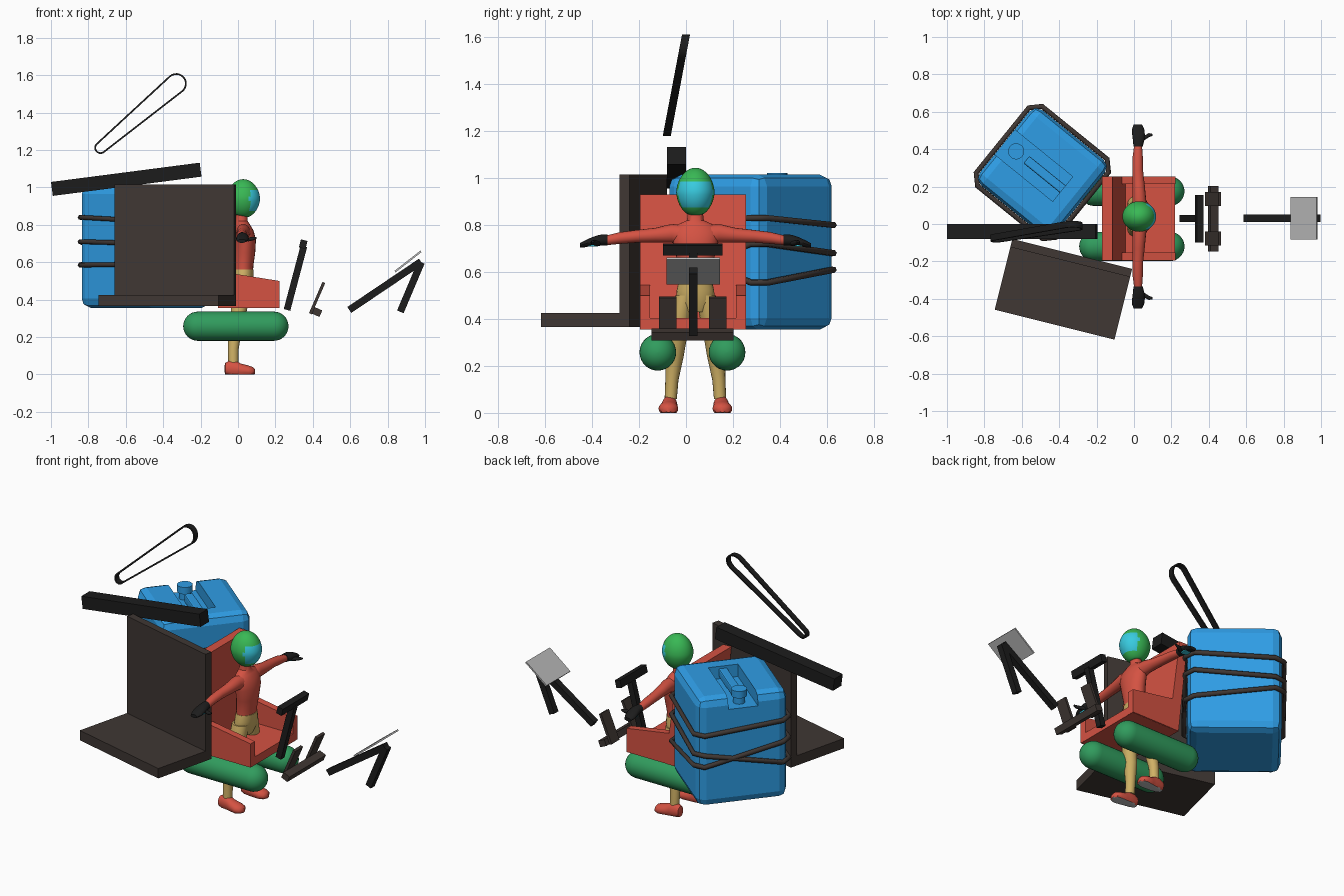
import bpy, bmesh, math
from mathutils import Vector, Matrix

if "Cube" in bpy.data.objects:
    bpy.data.objects.remove(bpy.data.objects["Cube"])

def mat(name, r, g, b):
    m = bpy.data.materials.new(name)
    m.diffuse_color = (r, g, b, 1)
    m.use_nodes = True
    m.node_tree.nodes["Principled BSDF"].inputs["Base Color"].default_value = m.diffuse_color
    return m

RED = mat("coral_red", 0.66, 0.085, 0.055)
HELM = mat("bright_green", 0.04, 0.48, 0.09)
TUBE = mat("deep_green", 0.03, 0.33, 0.11)
CYAN = mat("visor_cyan", 0.04, 0.60, 0.75)
TAN = mat("sand", 0.63, 0.44, 0.13)
BLACK = mat("black", 0.012, 0.012, 0.012)
BROWN = mat("dark_brown", 0.05, 0.038, 0.033)
BLUE = mat("blue", 0.028, 0.34, 0.79)
GREY = mat("light_grey", 0.50, 0.50, 0.50)

def finish(name, bm, m, smooth=False):
    bmesh.ops.recalc_face_normals(bm, faces=bm.faces)
    me = bpy.data.meshes.new(name)
    bm.to_mesh(me)
    bm.free()
    ob = bpy.data.objects.new(name, me)
    bpy.context.collection.objects.link(ob)
    me.materials.append(m)
    if smooth:
        me.polygons.foreach_set("use_smooth", [True] * len(me.polygons))
        me.set_sharp_from_angle(angle=math.radians(40))
    return ob

def box(name, c, size, m, rz=0.0, bevel=0.0):
    bm = bmesh.new()
    bmesh.ops.create_cube(bm, size=1, matrix=Matrix.Diagonal((*size, 1)))
    if bevel:
        bmesh.ops.bevel(bm, geom=bm.edges[:], offset=bevel, segments=2, affect='EDGES', profile=0.5)
    bm.transform(Matrix.Translation(c) @ Matrix.Rotation(rz, 4, 'Z'))
    return finish(name, bm, m)

def prism(name, pts, y0, y1, m):
    """Side profile (x, z) extruded from y0 to y1."""
    bm = bmesh.new()
    f = bm.faces.new([bm.verts.new((x, y0, z)) for x, z in pts])
    ext = bmesh.ops.extrude_face_region(bm, geom=[f])["geom"]
    bmesh.ops.translate(bm, vec=(0, y1 - y0, 0), verts=[v for v in ext if isinstance(v, bmesh.types.BMVert)])
    return finish(name, bm, m)

def bar(name, p, q, t, y0, y1, m):
    """Slanted bar between two (x, z) points."""
    p, q = Vector(p), Vector(q)
    d = (q - p).normalized() * t / 2
    n = Vector((-d.y, d.x))
    return prism(name, [p - n, q - n, q + n, p + n], y0, y1, m)

def loft(name, rings, axis, m, n=20, floor=None):
    """Ellipse rings (x, y, z, a, b) stacked along one axis."""
    i, j = {"x": (1, 2), "y": (0, 2), "z": (0, 1)}[axis]
    bm = bmesh.new()
    prev = None
    for k, (x, y, z, a, b) in enumerate(rings):
        ring = []
        for s in range(n):
            t = math.tau * s / n
            co = [x, y, z]
            co[i] += a * math.cos(t)
            co[j] += b * math.sin(t)
            if floor is not None:
                co[2] = max(co[2], floor)
            ring.append(bm.verts.new(co))
        if prev:
            for s in range(n):
                bm.faces.new((prev[s], prev[(s + 1) % n], ring[(s + 1) % n], ring[s]))
        if k in (0, len(rings) - 1):
            bm.faces.new(ring)
        prev = ring
    return finish(name, bm, m, True)

# Seat: slanted back, pan and two arms
prism("seat_back", [(-.17, .93), (-.115, .93), (-.045, .40), (-.05, .355), (-.107, .355)], -.195, .255, RED)
prism("seat_pan", [(-.10, .355), (.22, .355), (.22, .405), (-.05, .405)], -.19, .25, RED)
for side, y in (("right", -.195), ("left", .213)):
    prism("armrest_" + side, [(-.105, .356), (.221, .356), (.221, .50), (-.06, .545), (-.125, .545)], y, y + .042, RED)

# Float tubes
for side, y in (("right", -.12), ("left", .175)):
    rings = []
    for end, sg in ((-.215, -1), (.192, 1)):
        part = [(end + sg * .078 * math.sin(t), y, .258, .078 * math.cos(t), .078 * math.cos(t))
                for t in [k * math.pi / 16.2 for k in range(9)]]
        rings += part[::-1] if sg < 0 else part
    loft("float_tube_" + side, rings, "x", TUBE, 28)

# Rider, facing +x
CY = .04
loft("torso", [(.03, CY, .535, .05, .07), (.03, CY, .58, .052, .068), (.037, CY, .65, .055, .078),
               (.04, CY, .72, .056, .095), (.033, CY, .77, .05, .10), (.025, CY, .80, .04, .08),
               (.02, CY, .82, .032, .036), (.022, CY, .87, .03, .03)], "z", RED, 24)
loft("pelvis", [(.02, CY, .43, .04, .05), (.02, CY, .47, .055, .082), (.028, CY, .52, .055, .08),
                (.03, CY, .56, .054, .071)], "z", TAN, 24)
for side, s in (("right", -1), ("left", 1)):
    Y = lambda d: CY + s * d
    loft("leg_" + side, [(.02, Y(.045), .50, .05, .042), (.015, Y(.062), .42, .05, .046),
                         (.0, Y(.08), .31, .04, .042), (-.015, Y(.088), .24, .037, .038),
                         (-.025, Y(.10), .14, .029, .028), (-.025, Y(.105), .06, .027, .026)], "z", TAN, 16)
    boot = loft("boot_" + side, [(-.073, Y(.11), .03, .012, .012), (-.068, Y(.11), .03, .026, .032),
                                 (-.045, Y(.11), .03, .032, .045), (-.01, Y(.11), .028, .034, .045),
                                 (.015, Y(.112), .022, .037, .036), (.055, Y(.115), .018, .042, .03),
                                 (.08, Y(.115), .016, .033, .024), (.092, Y(.115), .014, .012, .012)],
                "x", RED, 20, 0.0)
    boot.data.materials.append(GREY)
    for p in boot.data.polygons:
        if p.normal.z < -.9 and p.center.z < .01:
            p.material_index = 1
    loft("arm_" + side, [(.03, Y(.05), .755, .04, .045), (.028, Y(.10), .765, .036, .04),
                         (.025, Y(.17), .757, .032, .031), (.02, Y(.25), .752, .028, .027),
                         (.02, Y(.32), .745, .027, .025), (.022, Y(.39), .733, .02, .02)], "y", RED, 16)
    loft("hand_" + side, [(.022, Y(.375), .737, .025, .024), (.025, Y(.41), .735, .031, .024),
                          (.024, Y(.44), .73, .034, .019), (.022, Y(.47), .72, .032, .015),
                          (.02, Y(.492), .713, .022, .01)], "y", BLACK, 14)
    loft("thumb_" + side, [(.03, Y(.405), .728, .012, .012), (.055, Y(.42), .722, .013, .011),
                           (.08, Y(.435), .726, .011, .01), (.10, Y(.437), .73, .005, .005)], "x", BLACK, 10)
    box("palm_" + side, (.024, Y(.435), .712), (.04, .04, .008), CYAN)

# Helmet with visor chosen by face position
bm = bmesh.new()
bmesh.ops.create_uvsphere(bm, u_segments=40, v_segments=28, radius=1)
for v in bm.verts:
    sq = 1 + .06 * (1 - abs(v.co.z))
    v.co = Vector((.028 + v.co.x * .085 * sq, CY + v.co.y * .077 * sq, max(.94 + v.co.z * .104, .847 - .1 * v.co.x * .15)))
helmet = finish("helmet", bm, HELM, True)
helmet.data.materials.append(CYAN)
for p in helmet.data.polygons:
    if p.center.x > .062 and .872 < p.center.z < .987:
        p.material_index = 1

# Blue canister with a channel in its top
C = Vector((-.49, .275, 0))
RZ = math.radians(-39)
def can(u, v, z):
    return C + Matrix.Rotation(RZ, 3, 'Z') @ Vector((u, v, z))
canister = box("canister", can(0, 0, .685), (.52, .52, .66), BLUE, RZ, .05)
cutter = box("channel_cutter", can(-.09, 0, 1.0), (.46, .17, .12), BLUE, RZ)
cutter.hide_render = True
cutter.hide_viewport = True
cutter.display_type = 'WIRE'
mod = canister.modifiers.new("channel", 'BOOLEAN')
mod.object = cutter
mod.operation = 'DIFFERENCE'
mod.solver = 'EXACT'
box("canister_handle", can(.02, 0, .975), (.26, .05, .05), BLUE, RZ, .008)
cx, cy, _ = can(-.18, 0, 0)
loft("canister_neck", [(cx, cy, .93, .033, .033), (cx, cy, .985, .033, .033)], "z", BLUE, 20)
loft("canister_cap", [(cx, cy, .98, .043, .043), (cx, cy, 1.022, .043, .043)], "z", BLUE, 20)

# Cords around the canister, heights given per corner
for k, hs in enumerate([(.83, .80, .84, .82), (.72, .68, .585, .59), (.555, .61, .71, .70)]):
    h, e = .274, .224
    path = []
    for (su, sv), z in zip(((1, 1), (-1, 1), (-1, -1), (1, -1)), hs):
        pair = [can(su * h, sv * e, z), can(su * e, sv * h, z)]
        path += pair if su * sv > 0 else pair[::-1]
    cu = bpy.data.curves.new("cord", 'CURVE')
    cu.dimensions = '3D'
    cu.bevel_depth = .014
    cu.bevel_resolution = 1
    sp = cu.splines.new('POLY')
    sp.points.add(len(path) - 1)
    for pt, co in zip(sp.points, path):
        pt.co = (*co, 1)
    sp.use_cyclic_u = True
    cu.materials.append(BROWN)
    bpy.context.collection.objects.link(bpy.data.objects.new("cord_%d" % (k + 1), cu))

# Brown platform: base slab and upright panel
A = Vector((-.65, -.08, 0))
ang = math.atan2(-.16, .64)
def plat(u, v, z):
    return A + Matrix.Rotation(ang, 3, 'Z') @ Vector((u, v, z))
box("platform_base", plat(.33, -.195, .395), (.66, .39, .06), BROWN, ang)
box("platform_panel", plat(.33, -.0225, .715), (.66, .045, .60), BROWN, ang)

# Long black beam
bar("beam", (-.995, .992), (-.20, 1.095), .075, -.08, 0, BLACK)

# Black hanging band: outline of two circles of different size
th = math.atan2(.35, .405)
outline = []
for x, z, r, start in ((-.33, 1.555, .056, -90), (-.735, 1.212, .033, 90)):
    for k in range(13):
        t = th + math.radians(start + 15 * k)
        outline.append((x, z, r, math.cos(t), math.sin(t)))
bm = bmesh.new()
rings = []
for x, z, r, c, s in outline:
    ring = []
    for dr, dy in ((0, -.017), (0, .017), (-.009, .017), (-.009, -.017)):
        zz = z + (r + dr) * s
        ring.append(bm.verts.new((x + (r + dr) * c, -.08 + (zz - 1.19) * .19 + dy, zz)))
    rings.append(ring)
for a, b in zip(rings, rings[1:] + rings[:1]):
    for k in range(4):
        bm.faces.new((a[k], a[(k + 1) % 4], b[(k + 1) % 4], b[k]))
finish("band", bm, BLACK, True)

# Steering lever
bar("lever_stem", (.262, .345), (.352, .685), .036, .012, .048, BLACK)
bar("lever_crossbar", (.343, .675), (.354, .718), .036, -.098, .155, BLACK)

# Foot pedals
bar("pedal_bar", (.402, .343), (.443, .325), .038, -.148, .202, BROWN)
for side, y in (("right", -.115), ("left", .097)):
    bar("pedal_" + side, (.387, .325), (.459, .492), .016, y, y + .075, BROWN)

# Stand with grey tray
bar("stand_long_arm", (.595, .345), (.978, .603), .038, .012, .05, BLACK)
bar("stand_short_arm", (.868, .335), (.98, .60), .038, .012, .05, BLACK)
bar("tray", (.84, .55), (.978, .658), .01, -.083, .145, GREY)
